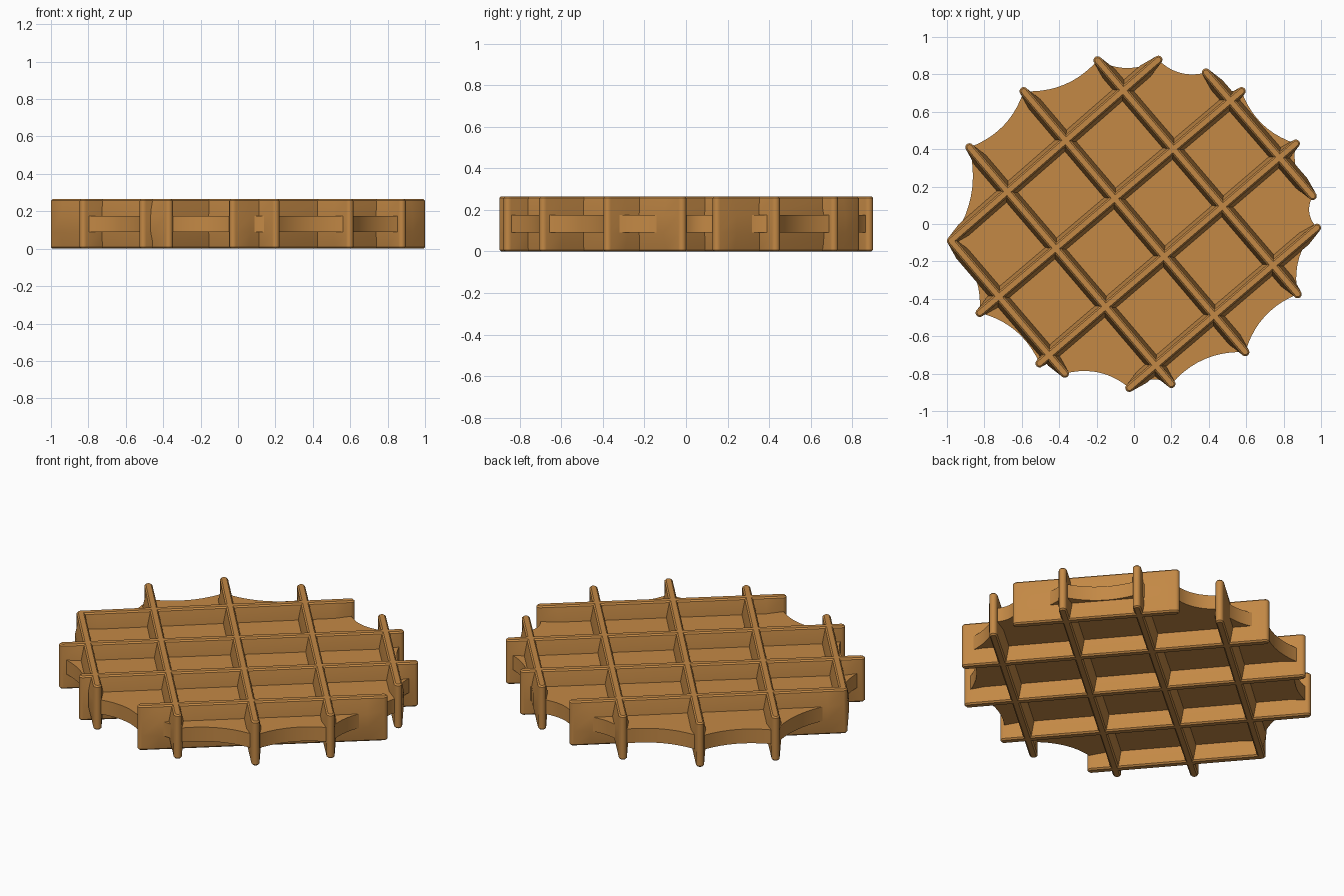
import bpy, bmesh, math
from mathutils import Vector

if "Cube" in bpy.data.objects:
    bpy.data.objects.remove(bpy.data.objects["Cube"])

H, Z0, Z1, R = 0.265, 0.09, 0.175, 0.022

mat = bpy.data.materials.new("golden_brown")
mat.diffuse_color = (0.55, 0.25, 0.06, 1)
mat.use_nodes = True
mat.node_tree.nodes["Principled BSDF"].inputs["Base Color"].default_value = mat.diffuse_color

# Rib tip centres, walking clockwise round the rim from the left corner
TIPS = [Vector(p) for p in [
    (-0.978, -0.09), (-0.88, 0.41), (-0.59, 0.71), (-0.195, 0.875), (0.13, 0.878),
    (0.385, 0.81), (0.575, 0.71), (0.865, 0.43), (0.955, 0.15), (0.978, -0.02),
    (0.875, -0.375), (0.595, -0.685), (0.20, -0.855), (-0.025, -0.876),
    (-0.37, -0.80), (-0.505, -0.745), (-0.825, -0.475)]]
# Tip pairs joined by each rib: falling diagonals, then rising diagonals
FALLING = [(0, 14), (1, 12), (2, 11), (3, 10), (5, 8)]
RISING = [(0, 4), (16, 6), (15, 7), (13, 9)]


def finish(bm, name):
    bmesh.ops.recalc_face_normals(bm, faces=bm.faces)
    me = bpy.data.meshes.new(name)
    bm.to_mesh(me)
    bm.free()
    me.materials.append(mat)
    ob = bpy.data.objects.new(name, me)
    bpy.context.collection.objects.link(ob)
    bpy.context.view_layer.objects.active = ob
    ob.select_set(True)
    bpy.ops.object.shade_smooth_by_angle(angle=math.radians(30))
    ob.select_set(False)
    return ob


def loft(loops, name):
    """Skin closed loops of equal length and cap both ends."""
    bm = bmesh.new()
    rings = [[bm.verts.new(p) for p in lp] for lp in loops]
    n = len(rings[0])
    for a, b in zip(rings, rings[1:]):
        for i in range(n):
            j = (i + 1) % n
            bm.faces.new((a[i], a[j], b[j], b[i]))
    bm.faces.new(rings[0])
    bm.faces.new(rings[-1])
    return finish(bm, name)


def rib(a, b, name):
    """Upright wall with round ends, flaring where it meets the floor."""
    d = (b - a).normalized()
    s = Vector((-d.y, d.x))

    def loop(z, r, w):
        pts = []
        for c, k in ((b, 1), (a, -1)):
            pts.append(c - k * d * 0.09 - k * s * w)
            for i in range(9):
                t = -math.pi / 2 + math.pi * i / 8
                pts.append(c + k * r * (d * math.cos(t) + s * math.sin(t)))
            pts.append(c - k * d * 0.09 + k * s * w)
        return [(p.x, p.y, z) for p in pts]

    loft([loop(0, R - .008, .014), loop(.008, R, .022), loop(Z0, R, .04),
          loop(Z1, R, .04), loop(H - .008, R, .022), loop(H, R - .008, .014)], name)


for i, (a, b) in enumerate(FALLING):
    rib(TIPS[a], TIPS[b], f"falling_rib_{i + 1}")
for i, (a, b) in enumerate(RISING):
    rib(TIPS[a], TIPS[b], f"rising_rib_{i + 1}")

# Floor slab with a scalloped rim sagging inwards between tips
rim = []
for i, p in enumerate(TIPS):
    q = TIPS[(i + 1) % len(TIPS)]
    e = q - p
    inward = Vector((e.y, -e.x)).normalized()
    sag = 0.015 + 0.085 * e.length
    for k in range(10):
        t = k / 10
        rim.append(p + e * t + inward * sag * 4 * t * (1 - t))
loft([[(p.x, p.y, z) for p in rim] for z in (Z0, Z1)], "floor_slab")
